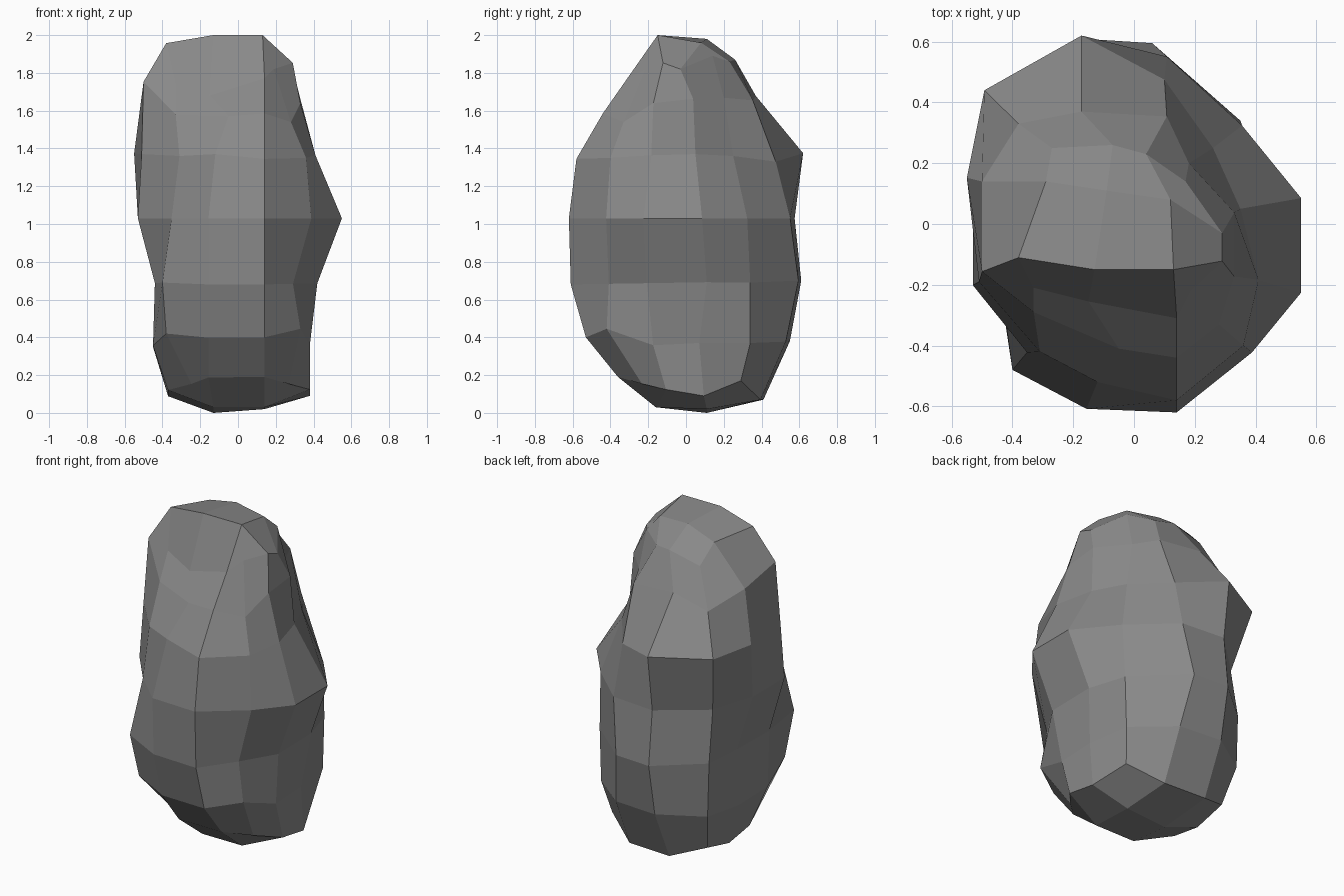
import bpy, bmesh

# Boulder: lofted from 12-sided rings, each end closed by a 4x4 grid.
# Outline as fractions of the half width and half depth
base = [(-.29, -.98), (.26, -1), (.70, -.67), (1, -.34), (1, .18), (.64, .58),
        (.20, .96), (-.32, 1), (-.88, .70), (-1, .22), (-1, -.30), (-.67, -.67)]

# z, x min, x max, y min, y max, tilt along x, tilt along y, front/back lift
levels = [
    (.10, -.37, .38, -.36, .41, 0, -.06, .03),
    (.35, -.45, .38, -.53, .55, 0, -.01, .04),
    (.69, -.44, .42, -.61, .61, 0, .01, 0),
    (1.03, -.53, .55, -.62, .575, 0, 0, 0),
    (1.37, -.55, .41, -.58, .62, 0, .015, -.01),
    (1.715, -.50, .33, -.44, .37, -.055, .03, -.085),
    (1.93, -.38, .29, -.31, .26, -.05, .045, -.10),
]

# Chips and bulges: corners of a ring pulled to a new place
chips = {
    0: {5: (.30, .29, .17), 8: (-.37, .32, .14)},
    1: {2: (.33, -.42, .445), 4: (.38, .07, .37), 5: (.34, .34, .37),
        8: (-.42, .39, .37), 11: (-.38, -.42, .42)},
    2: {5: (.35, .34, .69), 6: (.06, .595, .70), 8: (-.43, .39, .70), 11: (-.40, -.48, .69)},
    3: {8: (-.42, .34, 1.01)},
    4: {0: (-.12, -.52, 1.37), 2: (.36, -.40, 1.35), 4: (.35, .05, 1.37),
        5: (.26, .25, 1.36), 6: (.10, .475, 1.33), 10: (-.51, -.19, 1.37),
        11: (-.31, -.42, 1.36)},
    5: {0: (-.05, -.41, 1.57), 2: (.28, -.33, 1.54), 8: (-.38, .33, 1.60),
        9: (-.50, .14, 1.70), 11: (-.33, -.29, 1.58)},
    6: {0: (-.15, -.255, 1.68), 4: (.29, -.03, 1.82), 6: (.04, .23, 1.86),
        7: (-.07, .26, 1.87), 8: (-.27, .25, 1.82), 9: (-.29, .14, 1.93),
        11: (-.33, -.21, 1.74)},
}

bm = bmesh.new()
rings = []
for i, (z, x0, x1, y0, y1, tx, ty, lift) in enumerate(levels):
    ring = []
    for j, (u, v) in enumerate(base):
        # the middle front and back columns run straight up
        x = u * .54 if abs(v) > .9 else (x0 + x1) / 2 + u * (x1 - x0) / 2
        y = (y0 + y1) / 2 + v * (y1 - y0) / 2
        point = (x, y, z + tx * u + ty * v + lift * v * v)
        ring.append(bm.verts.new(chips.get(i, {}).get(j, point)))
    rings.append(ring)

# Side faces
for lower, upper in zip(rings, rings[1:]):
    for j in range(12):
        k = (j + 1) % 12
        bm.faces.new((lower[j], lower[k], upper[k], upper[j]))


# End caps
def cap(r, inner):
    a, b, c, d = [bm.verts.new(p) for p in inner]
    grid = [(r[11], r[0], r[1], r[2]), (r[10], a, b, r[3]),
            (r[9], d, c, r[4]), (r[8], r[7], r[6], r[5])]
    for p, q in zip(grid, grid[1:]):
        for n in range(3):
            bm.faces.new((p[n], p[n + 1], q[n + 1], q[n]))


cap(rings[0], [(-.13, -.16, .03), (.14, -.16, .03), (.14, .11, .02), (-.13, .11, 0)])
cap(rings[-1], [(-.13, -.15, 2), (.13, -.15, 2), (.12, .08, 1.96), (-.09, .11, 1.98)])
bmesh.ops.recalc_face_normals(bm, faces=bm.faces)

mesh = bpy.data.meshes.new("boulder")
bm.to_mesh(mesh)
bm.free()

stone = bpy.data.materials.new("grey stone")
stone.diffuse_color = (.25, .25, .25, 1)
mesh.materials.append(stone)
bpy.context.collection.objects.link(bpy.data.objects.new("boulder", mesh))
